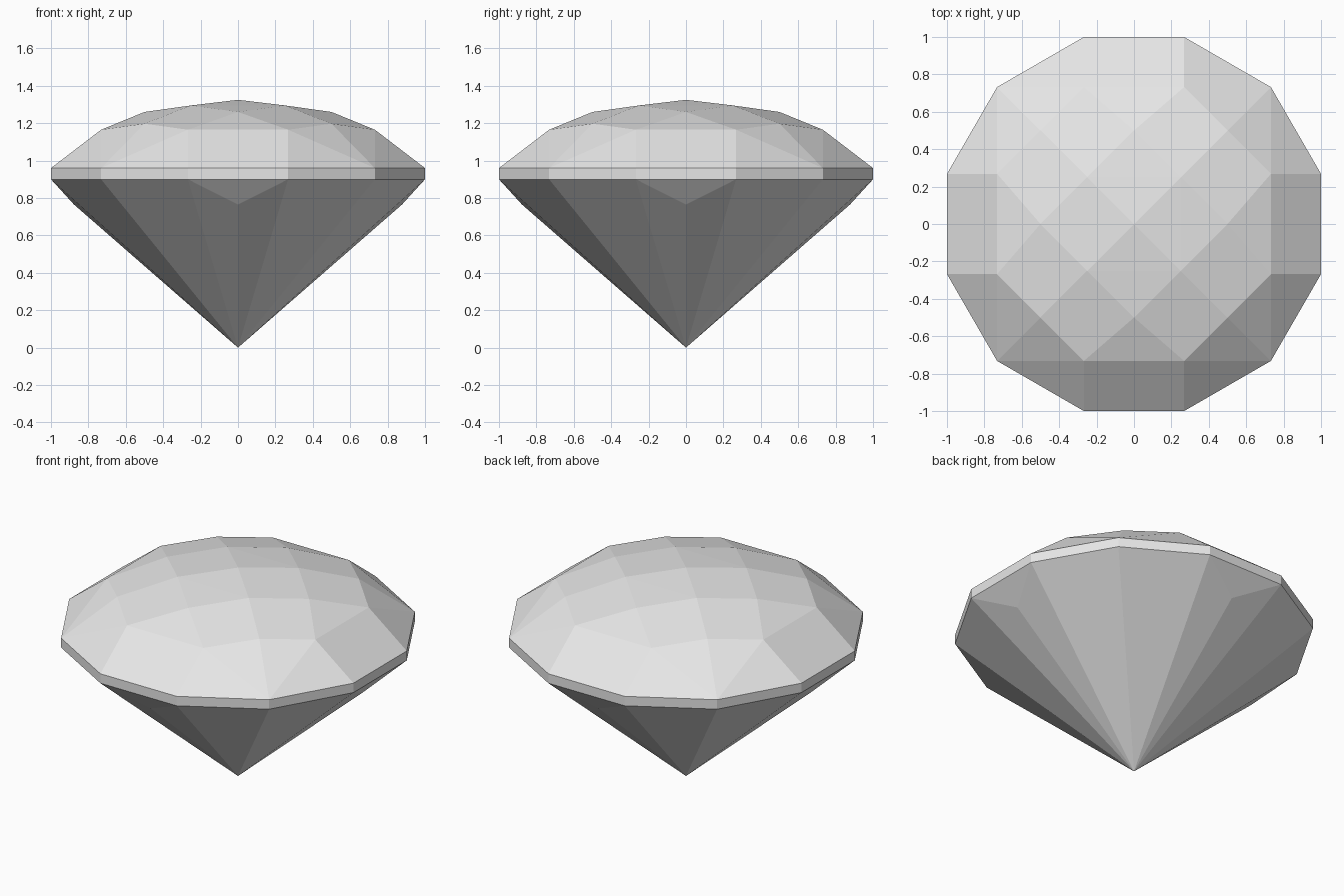
import bpy
import bmesh
from math import cos, sin, radians

if "Cube" in bpy.data.objects:
    bpy.data.objects.remove(bpy.data.objects["Cube"], do_unlink=True)

GIRDLE_LOW, GIRDLE_HIGH = 0.90, 0.96

stone = bpy.data.materials.new("pale grey stone")
stone.use_nodes = True
stone.diffuse_color = (0.8, 0.8, 0.8, 1)
stone.node_tree.nodes["Principled BSDF"].inputs["Base Color"].default_value = (0.8, 0.8, 0.8, 1)


def ring(count, radius, z, start=0):
    """Evenly spaced points around the vertical axis."""
    angles = [radians(start + 360 * i / count) for i in range(count)]
    return [(radius * cos(a), radius * sin(a), z) for a in angles]


def cut_part(name, points, open_levels):
    """Facets wrapped round the points, left open where parts meet."""
    bm = bmesh.new()
    for p in points:
        bm.verts.new(p)
    bmesh.ops.convex_hull(bm, input=bm.verts)
    bmesh.ops.recalc_face_normals(bm, faces=bm.faces)
    caps = [f for f in bm.faces
            if any(all(abs(v.co.z - z) < 1e-4 for v in f.verts) for z in open_levels)]
    bmesh.ops.delete(bm, geom=caps, context='FACES')
    bmesh.ops.dissolve_limit(bm, angle_limit=radians(0.3), verts=bm.verts, edges=bm.edges)
    mesh = bpy.data.meshes.new(name)
    bm.to_mesh(mesh)
    bm.free()
    mesh.materials.append(stone)
    obj = bpy.data.objects.new(name, mesh)
    bpy.context.collection.objects.link(obj)
    return obj


# Twelve-sided outline shared by all three parts
RADIUS = 1 / cos(radians(15))
lower_rim = ring(12, RADIUS, GIRDLE_LOW, 15)
upper_rim = ring(12, RADIUS, GIRDLE_HIGH, 15)

# Crown: shallow faceted dome
crown_points = upper_rim + [(0, 0, 1.325)]
crown_points += ring(4, 0.354, 1.295, 45) + ring(4, 0.5, 1.26)
crown_points += ring(4, 0.707, 1.197, 45)
crown_points += [(sx * x, sy * y, 1.165) for x, y in ((0.732, 0.268), (0.268, 0.732))
                 for sx in (-1, 1) for sy in (-1, 1)]
cut_part("crown", crown_points, [GIRDLE_HIGH])

# Girdle: narrow upright band
cut_part("girdle", lower_rim + upper_rim, [GIRDLE_LOW, GIRDLE_HIGH])

# Pavilion: pointed underside with a small facet on each main side
cut_part("pavilion", lower_rim + ring(4, 0.877, 0.765) + [(0, 0, 0)], [GIRDLE_LOW])
